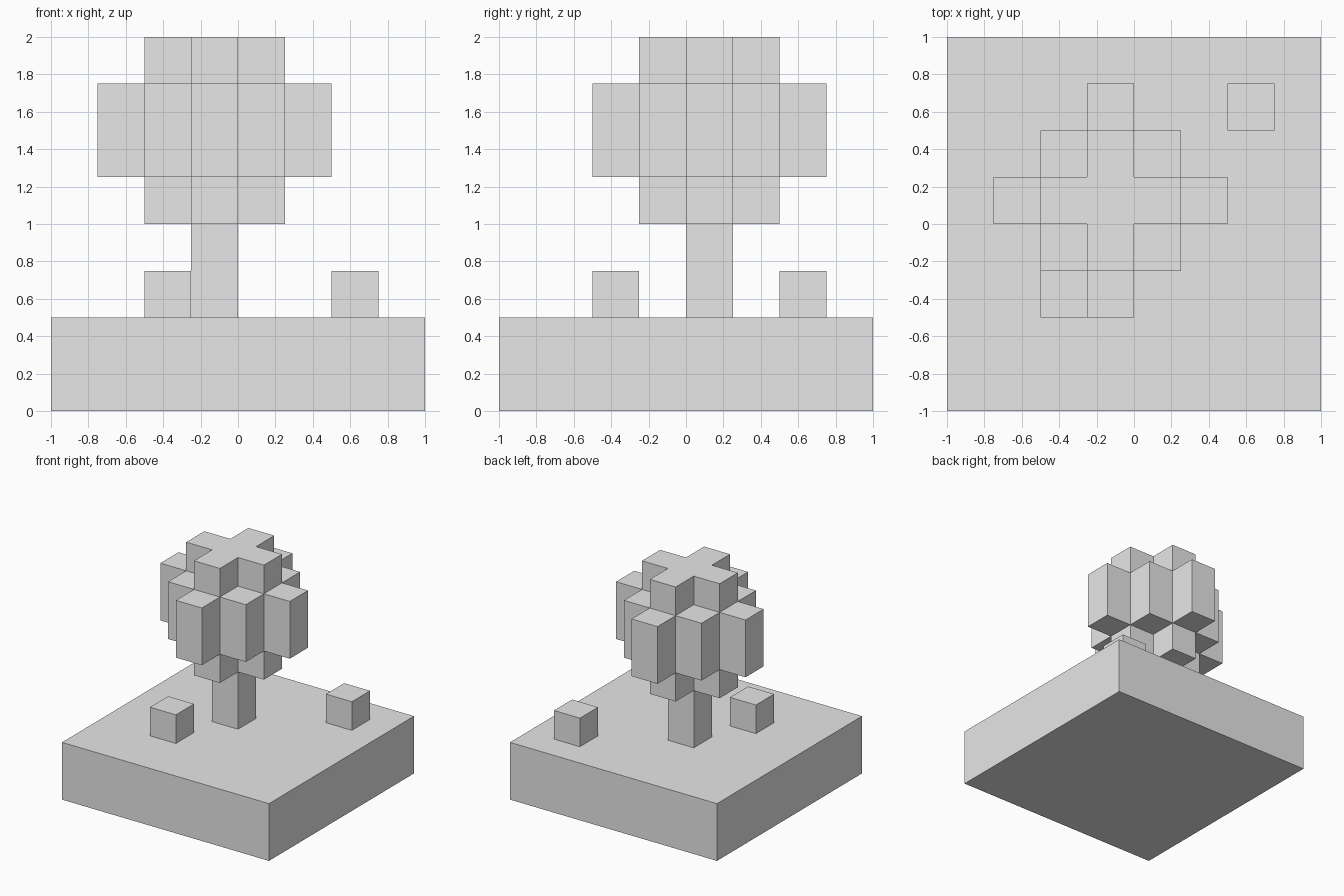
import bpy
import bmesh
from mathutils import Vector

CELL = 0.25

if "Cube" in bpy.data.objects:
    bpy.data.objects.remove(bpy.data.objects["Cube"])

grey = bpy.data.materials.new("plain grey")
grey.use_nodes = True
grey.diffuse_color = (0.8, 0.8, 0.8, 1)
grey.node_tree.nodes["Principled BSDF"].inputs["Base Color"].default_value = (0.8, 0.8, 0.8, 1)


def finish(name, bm):
    mesh = bpy.data.meshes.new(name)
    bm.to_mesh(mesh)
    bm.free()
    mesh.materials.append(grey)
    obj = bpy.data.objects.new(name, mesh)
    bpy.context.collection.objects.link(obj)
    return obj


def box(name, low, size):
    """Box from its lowest corner and its size."""
    bm = bmesh.new()
    bmesh.ops.create_cube(bm, size=1)
    for v in bm.verts:
        v.co = Vector([l + (c + 0.5) * s for l, c, s in zip(low, v.co, size)])
    return finish(name, bm)


def block_shell(name, cells, origin):
    """Outer skin of a set of grid cells, with no faces between neighbours."""
    bm = bmesh.new()
    for cell in cells:
        for axis in range(3):
            u, v = (axis + 1) % 3, (axis + 2) % 3
            for side in (0, 1):
                neighbour = list(cell)
                neighbour[axis] += 2 * side - 1
                if tuple(neighbour) in cells:
                    continue
                ring = []
                for du, dv in ((0, 0), (1, 0), (1, 1), (0, 1)):
                    p = Vector(cell)
                    p[axis] += side
                    p[u] += du
                    p[v] += dv
                    ring.append(bm.verts.new(Vector(origin) + p * CELL))
                bm.faces.new(ring if side else ring[::-1])
    bmesh.ops.remove_doubles(bm, verts=bm.verts, dist=0.001)
    return finish(name, bm)


# Ground slab, trunk and two small blocks
box("ground", (-1, -1, 0), (2, 2, 0.5))
box("trunk", (-0.25, 0, 0.5), (CELL, CELL, 0.5))
box("front_block", (-0.5, -0.5, 0.5), (CELL, CELL, CELL))
box("back_block", (0.5, 0.5, 0.5), (CELL, CELL, CELL))

# Stepped crown: small crosses at top and bottom, wide diamond layers between
layer_reach = (1, 2, 2, 1)
crown = {(i, j, k)
         for k, reach in enumerate(layer_reach)
         for i in range(-reach, reach + 1)
         for j in range(-reach, reach + 1)
         if abs(i) + abs(j) <= reach}
block_shell("crown", crown, (-0.25, 0, 1))
